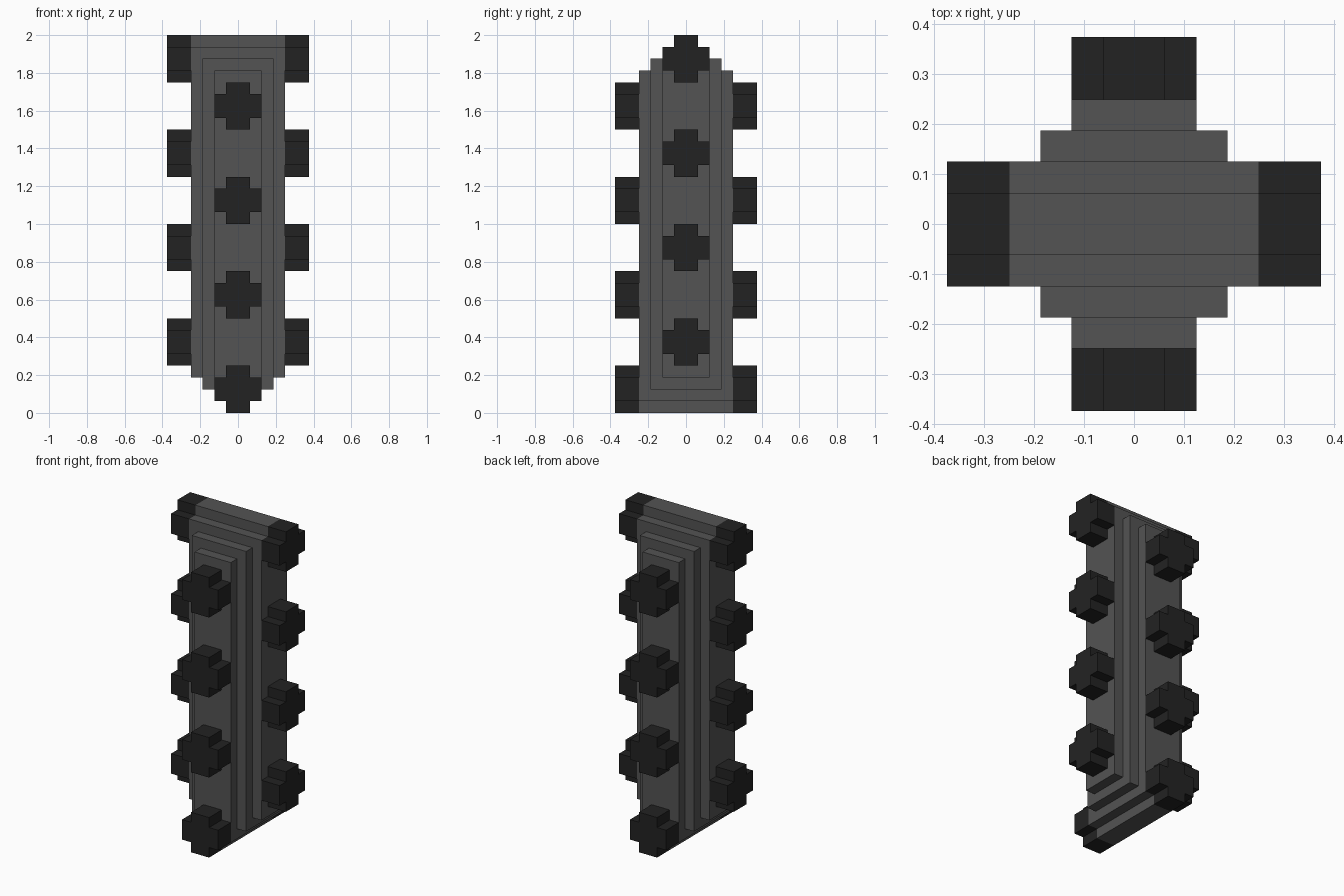
import bpy
import bmesh

if "Cube" in bpy.data.objects:
    bpy.data.objects.remove(bpy.data.objects["Cube"], do_unlink=True)

U = 0.0625  # grid unit


def material(name, rgb):
    m = bpy.data.materials.new(name)
    m.use_nodes = True
    m.diffuse_color = (*rgb, 1)
    bsdf = m.node_tree.nodes["Principled BSDF"]
    bsdf.inputs["Base Color"].default_value = (*rgb, 1)
    bsdf.inputs["Roughness"].default_value = 0.8
    return m


GREY = material("dark_grey", (0.087, 0.087, 0.087))
BLACK = material("charcoal", (0.0165, 0.0165, 0.0165))


def prism(name, profile, axis, start, end, mat):
    """Extrude a (side, z) profile along the x or y axis."""
    bm = bmesh.new()
    place = (lambda s, z: (start, s, z)) if axis == "x" else (lambda s, z: (s, start, z))
    face = bm.faces.new([bm.verts.new(place(s, z)) for s, z in profile])
    out = bmesh.ops.extrude_face_region(bm, geom=[face])
    step = (end - start, 0, 0) if axis == "x" else (0, end - start, 0)
    bmesh.ops.translate(bm, vec=step, verts=[g for g in out["geom"] if isinstance(g, bmesh.types.BMVert)])
    bmesh.ops.recalc_face_normals(bm, faces=bm.faces)
    mesh = bpy.data.meshes.new(name)
    bm.to_mesh(mesh)
    bm.free()
    mesh.materials.append(mat)
    obj = bpy.data.objects.new(name, mesh)
    bpy.context.collection.objects.link(obj)
    return obj


# Body: a slab with a bottom keel, the same slab turned over, and a square core
half = [(U, 0), (U, U), (2 * U, U), (2 * U, 29 * U)]
slab = half + [(-s, z) for s, z in reversed(half)]
prism("front_back_slab", slab, "y", -4 * U, 4 * U, GREY)
prism("side_slab", [(s, 2 - z) for s, z in slab], "x", -4 * U, 4 * U, GREY)
core = [(-3 * U, 2 * U), (3 * U, 2 * U), (3 * U, 30 * U), (-3 * U, 30 * U)]
prism("core", core, "x", -3 * U, 3 * U, GREY)

# Plus-shaped studs: four on each face, side rows a quarter unit higher
quarter = [(2, -1), (2, 1), (1, 1), (1, 2), (-1, 2), (-1, 1),
           (-2, 1), (-2, -1), (-1, -1), (-1, -2), (1, -2), (1, -1)]
rows = [("front", "y", -1, 2), ("back", "y", 1, 2), ("right", "x", -1, 6), ("left", "x", 1, 6)]
for label, axis, sign, first in rows:
    for i in range(4):
        zc = (first + 8 * i) * U
        plus = [(s * U, zc + z * U) for s, z in quarter]
        prism(f"{label}_stud_{i + 1}", plus, axis, sign * 4 * U, sign * 6 * U, BLACK)
